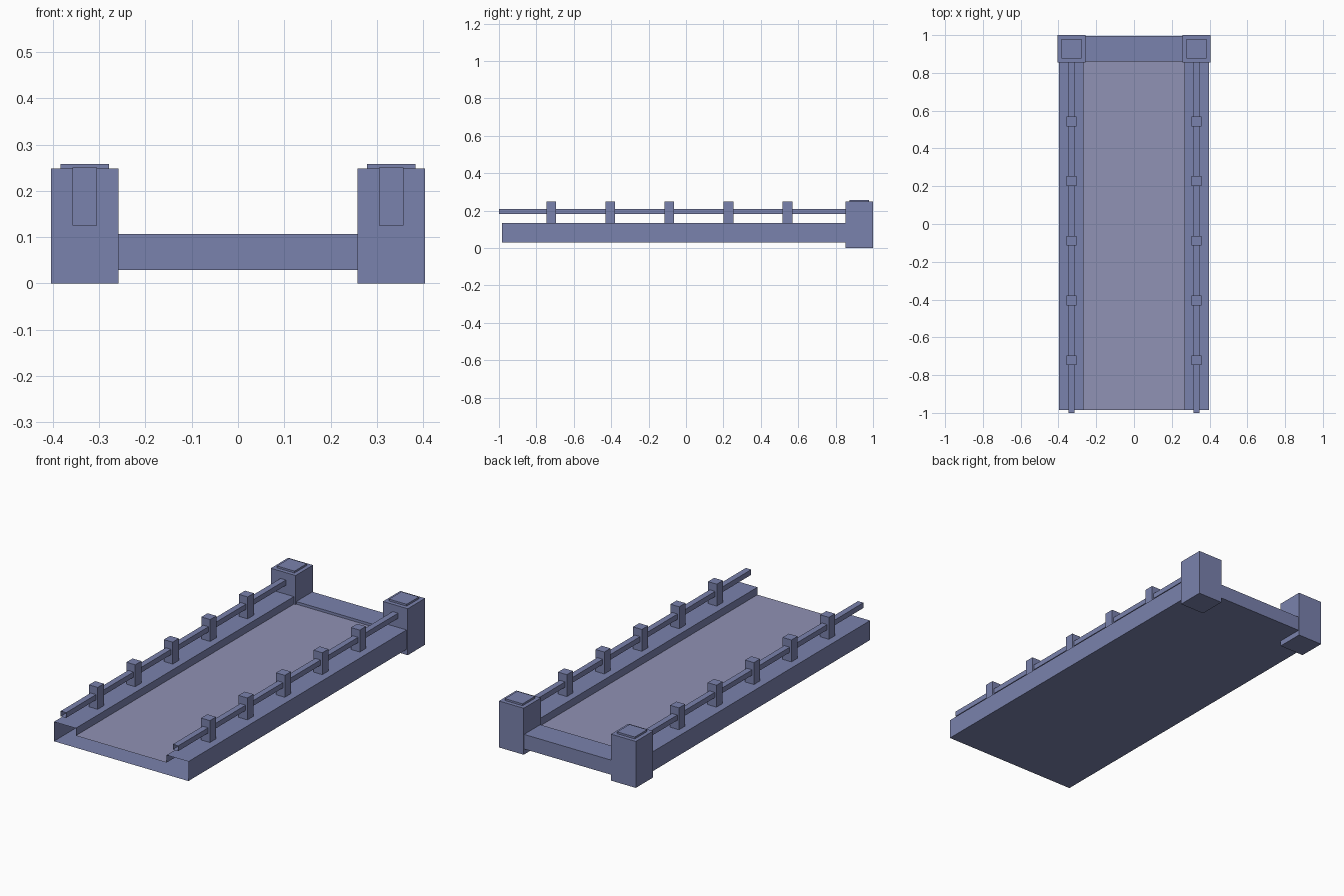
import bpy

if "Cube" in bpy.data.objects:
    bpy.data.objects.remove(bpy.data.objects["Cube"])


def material(name, rgb):
    m = bpy.data.materials.new(name)
    m.diffuse_color = (*rgb, 1)
    m.use_nodes = True
    m.node_tree.nodes["Principled BSDF"].inputs["Base Color"].default_value = m.diffuse_color
    return m


BLUE = material("blue_paint", (0.195, 0.223, 0.418))
PALE = material("pale_deck", (0.279, 0.287, 0.462))


def add_mesh(name, verts, faces, mats=(BLUE,)):
    mesh = bpy.data.meshes.new(name)
    mesh.from_pydata(verts, [], faces)
    for m in mats:
        mesh.materials.append(m)
    ob = bpy.data.objects.new(name, mesh)
    bpy.context.collection.objects.link(ob)
    return ob


def sleeve(name, profile, y0, y1, mats=(BLUE,)):
    """Open-ended tube: counter-clockwise (x, z) profile swept along y."""
    n = len(profile)
    verts = [(x, y, z) for y in (y0, y1) for x, z in profile]
    faces = [(i, i + n, (i + 1) % n + n, (i + 1) % n) for i in range(n)]
    return add_mesh(name, verts, faces, mats)


def box(name, x, y, z):
    """Closed box from (min, max) ranges."""
    verts = [(a, b, c) for c in z for a, b in
             ((x[0], y[0]), (x[1], y[0]), (x[1], y[1]), (x[0], y[1]))]
    faces = [(3, 2, 1, 0), (4, 5, 6, 7)]
    faces += [(i, (i + 1) % 4, (i + 1) % 4 + 4, i + 4) for i in range(4)]
    return add_mesh(name, verts, faces)


def around(c, half):
    return (c - half, c + half)


# Bridge bed: hollow channel with raised kerbs, open at the front
BED_TOP, DECK, BED_BOTTOM = 0.133, 0.093, 0.029
OUT, INN = 0.397, 0.268
bed = sleeve("bridge_bed", [
    (-OUT, BED_BOTTOM), (OUT, BED_BOTTOM), (OUT, BED_TOP), (INN, BED_TOP),
    (INN, DECK), (-INN, DECK), (-INN, BED_TOP), (-OUT, BED_TOP)],
    -0.985, 0.86, (BLUE, PALE))
bed.data.polygons[4].material_index = 1

# Raised sill between the end pillars
box("end_sill", (-0.27, 0.27), (0.86, 0.996), (BED_BOTTOM, 0.107))

for side, sx in (("left", -1), ("right", 1)):
    cx = sx * 0.331
    # End pillar and its cap
    box(side + "_pillar", around(cx, 0.073), (0.854, 1.0), (0, 0.248))
    box(side + "_pillar_cap", around(cx, 0.052), around(0.927, 0.052), (0.248, 0.258))
    # Handrail, open ended at the front
    x0, x1 = around(cx, 0.016)
    sleeve(side + "_rail", [(x0, 0.181), (x1, 0.181), (x1, 0.209), (x0, 0.209)],
           -1.0, 0.87)
    # Railing posts
    for i in range(5):
        box(f"{side}_post_{i + 1}", around(cx, 0.026),
            around(0.543 - 0.316 * i, 0.026), (0.125, 0.25))
